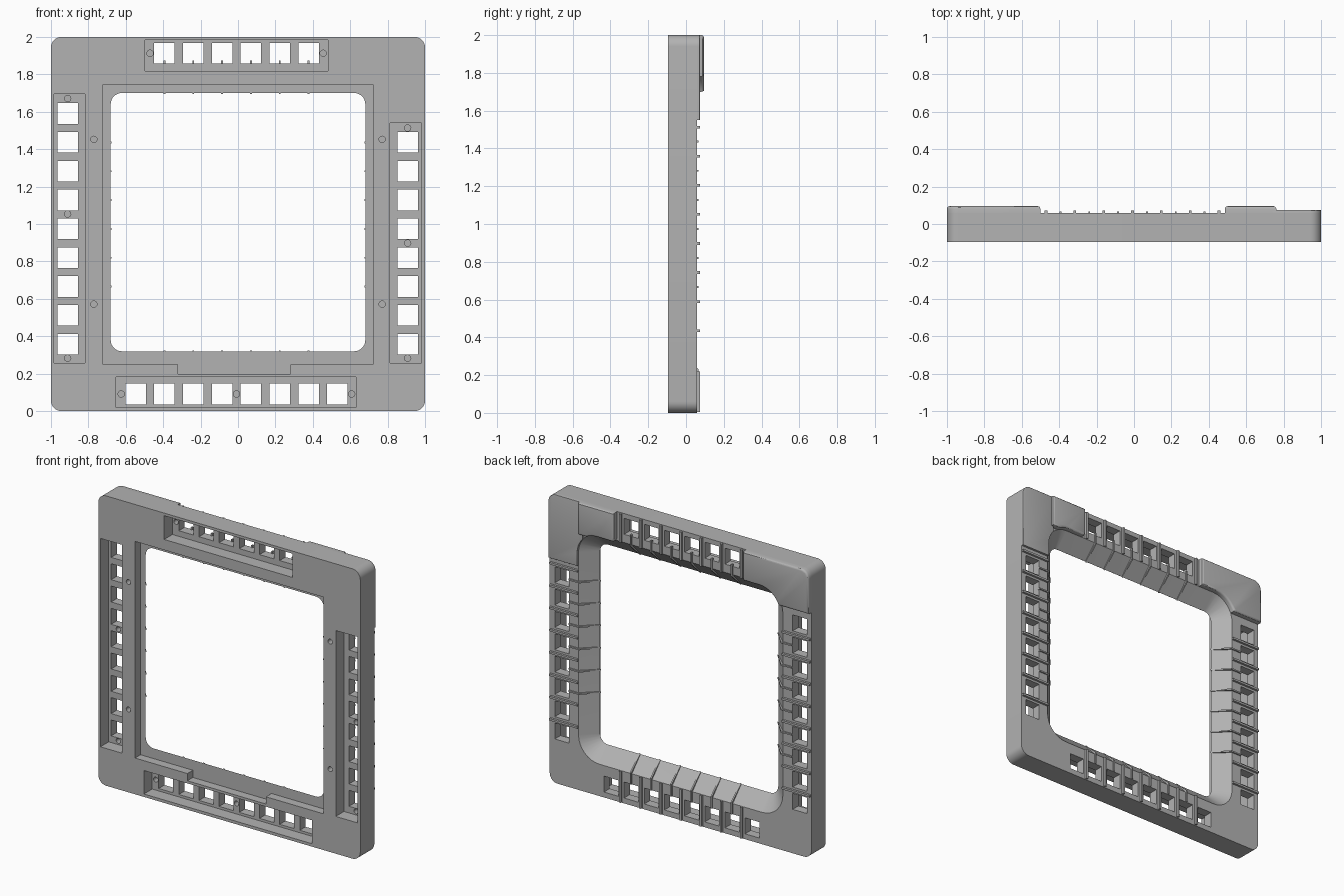
import bpy, bmesh, math
from mathutils import Vector

if "Cube" in bpy.data.objects:
    bpy.data.objects.remove(bpy.data.objects["Cube"])

FRONT, BACK = -0.095, 0.058
MID = 1.01            # height of the opening's centre
PITCH = 0.154         # spacing of the small windows

grey = bpy.data.materials.new("grey_plastic")
grey.use_nodes = True
grey.diffuse_color = (0.45, 0.45, 0.45, 1)
grey.node_tree.nodes["Principled BSDF"].inputs["Base Color"].default_value = (0.45, 0.45, 0.45, 1)


def rounded(x0, x1, z0, z1, radii, steps=8):
    """Outline in x, z; radii run lower left, lower right, upper right, upper left."""
    points = []
    corners = [(x0, z0, 1, 1), (x1, z0, -1, 1), (x1, z1, -1, -1), (x0, z1, 1, -1)]
    for i, ((x, z, sx, sz), r) in enumerate(zip(corners, radii)):
        for k in range(steps + 1 if r else 1):
            a = math.pi + math.pi / 2 * (i + k / steps)
            points.append((x + sx * r + r * math.cos(a), z + sz * r + r * math.sin(a)) if r else (x, z))
    return points


def loft(bm, rings):
    """Closed solid through rings of equal point count."""
    loops = [[bm.verts.new(p) for p in ring] for ring in rings]
    for a, b in zip(loops, loops[1:]):
        for i in range(len(a)):
            j = (i + 1) % len(a)
            bm.faces.new((a[i], a[j], b[j], b[i]))
    bm.faces.new(loops[0])
    bm.faces.new(loops[-1][::-1])


def slab(bm, outline, y0, y1):
    loft(bm, [[(x, y, z) for x, z in outline] for y in (y0, y1)])


def box(bm, x0, x1, z0, z1, y0, y1):
    slab(bm, [(x0, z0), (x1, z0), (x1, z1), (x0, z1)], y0, y1)


def finish(name, bm):
    bmesh.ops.recalc_face_normals(bm, faces=bm.faces[:])
    mesh = bpy.data.meshes.new(name)
    bm.to_mesh(mesh)
    bm.free()
    mesh.materials.append(grey)
    ob = bpy.data.objects.new(name, mesh)
    bpy.context.collection.objects.link(ob)
    return ob


def activate(ob):
    bpy.ops.object.select_all(action='DESELECT')
    ob.select_set(True)
    bpy.context.view_layer.objects.active = ob


def cut(ob, cutter):
    mod = ob.modifiers.new("cut", 'BOOLEAN')
    mod.operation, mod.solver, mod.object = 'DIFFERENCE', 'EXACT', cutter
    activate(ob)
    bpy.ops.object.modifier_apply(modifier=mod.name)


def smooth(ob):
    activate(ob)
    bpy.ops.object.shade_smooth_by_angle(angle=math.radians(30))


# Flared central opening
bm = bmesh.new()
rings = []
for y, grow in [(-0.12, 0), (-0.035, 0), (BACK, 0.1), (0.12, 0.1)]:
    w, h = 0.68 + grow, 0.69 + grow
    rings.append([(x, y, z) for x, z in rounded(-w, w, MID - h, MID + h, [0.06 + grow] * 4)])
loft(bm, rings)
opening = finish("opening_cutter", bm)

# Recesses in the front: stepped centre and four window troughs
bm = bmesh.new()
slab(bm, [(-0.72, 0.25), (-0.32, 0.25), (-0.32, 0.2), (0.28, 0.2), (0.28, 0.25),
          (0.72, 0.25), (0.72, 1.745), (-0.72, 1.745)], -0.2, -0.035)
for x0, x1, z0, z1 in [(-0.984, -0.818, 0.257, 1.695), (0.813, 0.98, 0.257, 1.54),
                       (-0.497, 0.481, 1.818, 1.982), (-0.652, 0.631, 0.02, 0.182)]:
    box(bm, x0, x1, z0, z1, -0.2, -0.005)
recesses = finish("recess_cutter", bm)

# Rows of square windows
windows = [(-0.91, 0.358 + PITCH * i) for i in range(9)]
windows += [(0.906, 0.358 + PITCH * i) for i in range(8)]
windows += [(-0.393 + PITCH * i, 1.912) for i in range(6)]
windows += [(-0.547 + PITCH * i, 0.092) for i in range(8)]
bm = bmesh.new()
for x, z in windows:
    box(bm, x - 0.055, x + 0.055, z - 0.055, z + 0.055, -0.2, 0.2)
window_cutter = finish("window_cutter", bm)

# Blind screw holes
holes = [(-0.91, z, 0.035) for z in (1.67, 1.053, 0.283)]
holes += [(0.906, z, 0.035) for z in (1.513, 0.898, 0.283)]
holes += [(x, 1.912, 0.035) for x in (-0.47, 0.455)]
holes += [(x, 0.092, 0.035) for x in (-0.624, -0.008, 0.607)]
holes += [(x, z, -0.04) for x in (-0.77, 0.77) for z in (0.572, 1.452)]
bm = bmesh.new()
for x, z, y in holes:
    r = 0.017
    slab(bm, rounded(x - r, x + r, z - r, z + r, [r * 0.999] * 4, 4), -0.2, y)
hole_cutter = finish("screw_hole_cutter", bm)

# Main frame
bm = bmesh.new()
slab(bm, rounded(-1, 1, 0, 2, [0.06] * 4), FRONT, BACK)
frame = finish("frame", bm)
for cutter in (opening, recesses, window_cutter, hole_cutter):
    cut(frame, cutter)
smooth(frame)

# Raised pads on the back
pads = [("large_corner_pad", (-1, -0.5, 1.7, 2), (0, 0, 0, 0.06), 0.095, 0.014),
        ("flat_corner_pad", (0.74, 1, 1.55, 2), (0, 0, 0.06, 0), 0.074, 0.004),
        ("raised_top_pad", (0.485, 0.76, 1.78, 2), (0.05, 0, 0, 0), 0.095, 0.014)]
for name, size, radii, top, edge in pads:
    bm = bmesh.new()
    slab(bm, rounded(*size, radii), 0.05, top)
    pad = finish(name, bm)
    cut(pad, opening)
    # soften only the rim of the rear face
    bm = bmesh.new()
    bm.from_mesh(pad.data)
    rim = [e for e in bm.edges if all(v.co.y > top - 0.001 for v in e.verts)
           and any(abs(f.normal.y) < 0.5 for f in e.link_faces)]
    bmesh.ops.bevel(bm, geom=rim, offset=edge, segments=3, profile=0.5, affect='EDGES')
    bm.to_mesh(pad.data)
    bm.free()
    smooth(pad)


def rib(bm, side, pos, profile, half):
    """Extrude a (distance from centre, depth) profile along one side."""
    dx, dz = side
    loft(bm, [[Vector((dx * u + abs(dz) * t, y, MID + dz * u + abs(dx) * (t - MID)))
               for u, y in profile] for t in (pos - half, pos + half)])


def wall_rib(start, end):
    return [(start, 0.05), (end, 0.05), (end, 0.073), (start, 0.073)]


def flare_rib(s):
    return [(0.69 + s, -0.035), (0.675 + s, -0.035), (0.77 + s, 0.067),
            (0.852 + s, 0.067), (0.852 + s, 0.05), (0.78 + s, 0.05)]


# Ribs between the windows, and ribs running down the flare at the window centres
sides = {"left_ribs": ((1, 0), 0.435, 8, 0.666, 0, 0.995),
         "right_ribs": ((-1, 0), 0.435, 8, 0.666, 0, 0.995),
         "top_ribs": ((0, 1), -0.47, 7, -0.393, 0.01, 0.985),
         "bottom_ribs": ((0, -1), -0.47, 7, -0.393, 0.01, 1.005)}
for name, (side, first, count, flare_first, shift, end) in sides.items():
    bm = bmesh.new()
    for i in range(count):
        rib(bm, side, first + PITCH * i, wall_rib(0.78 + shift, end), 0.007)
    for i in range(6):
        rib(bm, side, flare_first + PITCH * i, flare_rib(shift), 0.005)
    finish(name, bm)

for cutter in (opening, recesses, window_cutter, hole_cutter):
    bpy.data.objects.remove(cutter)
